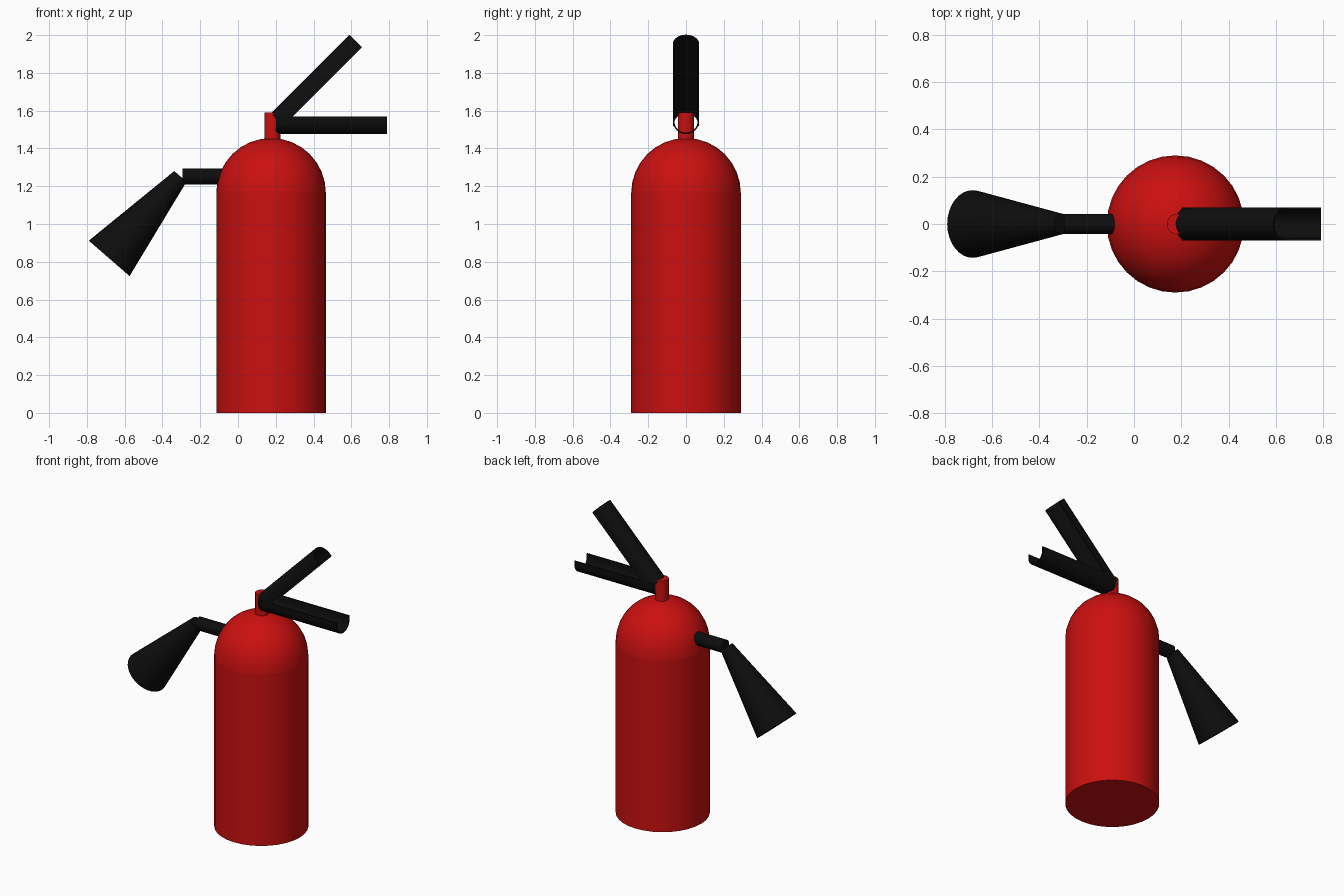
import bpy
import bmesh
from math import pi, sin, cos, radians
from mathutils import Vector, Matrix

default = bpy.data.objects.get("Cube")
if default:
    bpy.data.objects.remove(default, do_unlink=True)


def make_material(name, rgb):
    mat = bpy.data.materials.new(name)
    mat.use_nodes = True
    mat.diffuse_color = (*rgb, 1)
    mat.node_tree.nodes["Principled BSDF"].inputs["Base Color"].default_value = (*rgb, 1)
    return mat


RED = make_material("red paint", (0.6, 0.005, 0.005))
BLACK = make_material("black rubber", (0.004, 0.004, 0.004))

AXIS_X = 0.175      # centre line of the tank
TANK_R = 0.29
SHOULDER = 1.165    # where the dome starts
TUBE_R = 0.043


def finish(name, bm, mat):
    bmesh.ops.recalc_face_normals(bm, faces=bm.faces)
    mesh = bpy.data.meshes.new(name)
    bm.to_mesh(mesh)
    bm.free()
    mesh.materials.append(mat)
    obj = bpy.data.objects.new(name, mesh)
    bpy.context.collection.objects.link(obj)
    bpy.ops.object.select_all(action="DESELECT")
    obj.select_set(True)
    bpy.context.view_layer.objects.active = obj
    bpy.ops.object.shade_smooth_by_angle(angle=radians(35))
    return obj


def tapered_tube(name, start, end, r_start, r_end, mat, sides=32):
    """Capped cone or cylinder between two points."""
    start, end = Vector(start), Vector(end)
    axis = end - start
    turn = axis.to_track_quat("Z", "Y").to_matrix().to_4x4()
    bm = bmesh.new()
    bmesh.ops.create_cone(bm, cap_ends=True, segments=sides, radius1=r_start,
                          radius2=r_end, depth=axis.length,
                          matrix=Matrix.Translation((start + end) / 2) @ turn)
    return finish(name, bm, mat)


def channel(name, rim_start, length, tilt, up, mat):
    """Thin U-shaped grip; up is the side its rounded back faces."""
    radius, wall, thick, steps = 0.07, 0.024, 0.008, 16

    def arc(r):
        pts = [(r, 0)]
        pts += [(r * cos(pi * i / steps), wall + r * sin(pi * i / steps))
                for i in range(steps + 1)]
        return pts + [(-r, 0)]

    outline = arc(radius) + arc(radius - thick)[::-1]
    bm = bmesh.new()
    verts = [bm.verts.new((0, y, up * z)) for y, z in outline]
    # Strip of quads across the wall thickness, then pulled along the grip
    n = len(verts)
    ends = [bm.faces.new((verts[i], verts[i + 1], verts[n - 2 - i], verts[n - 1 - i]))
            for i in range(n // 2 - 1)]
    pulled = bmesh.ops.extrude_face_region(bm, geom=ends, use_keep_orig=True)
    moved = [v for v in pulled["geom"] if isinstance(v, bmesh.types.BMVert)]
    bmesh.ops.translate(bm, verts=moved, vec=(length, 0, 0))
    bm.transform(Matrix.Translation(rim_start) @ Matrix.Rotation(-tilt, 4, "Y"))
    return finish(name, bm, mat)


# Tank: straight cylinder with a domed top
tapered_tube("tank_body", (AXIS_X, 0, 0), (AXIS_X, 0, SHOULDER), TANK_R, TANK_R, RED)

bm = bmesh.new()
bmesh.ops.create_uvsphere(bm, u_segments=32, v_segments=16, radius=TANK_R)
bmesh.ops.delete(bm, geom=[v for v in bm.verts if v.co.z < -0.001], context="VERTS")
bm.transform(Matrix.Translation((AXIS_X, 0, SHOULDER)))
finish("tank_dome", bm, RED)

# Valve neck
tapered_tube("valve_neck", (AXIS_X + 0.007, 0, 1.4), (AXIS_X + 0.007, 0, 1.59),
             TUBE_R, TUBE_R, RED)

# Grips: fixed carry handle and raised squeeze lever
channel("carry_handle", (0.2, 0, 1.57), 0.59, 0, -1, BLACK)
channel("squeeze_lever", (0.24, 0, 1.52), 0.588, radians(45), 1, BLACK)

# Hose and discharge horn
elbow = (-0.305, 0, 1.252)
tapered_tube("hose", (-0.08, 0, 1.252), (-0.295, 0, 1.252), TUBE_R, TUBE_R, BLACK)
tapered_tube("horn", elbow, (-0.682, 0, 0.818), TUBE_R, 0.143, BLACK)
